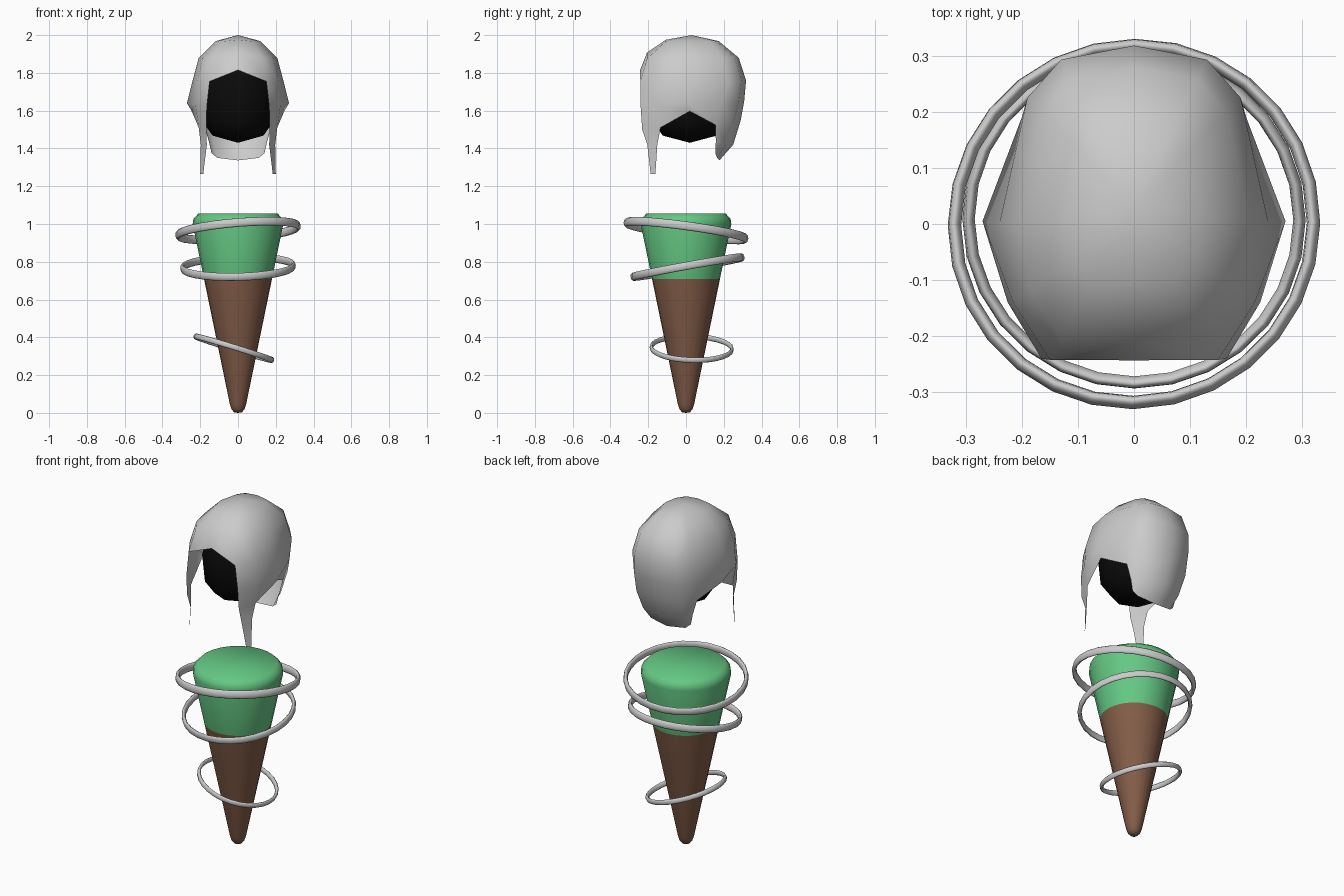
import bpy, bmesh
from math import sin, cos, pi, radians
from mathutils import Vector

if "Cube" in bpy.data.objects:
    bpy.data.objects.remove(bpy.data.objects["Cube"])


def finish(name, bm, color=None, angle=180):
    bmesh.ops.remove_doubles(bm, verts=bm.verts, dist=1e-5)
    bmesh.ops.recalc_face_normals(bm, faces=bm.faces)
    me = bpy.data.meshes.new(name)
    bm.to_mesh(me)
    bm.free()
    ob = bpy.data.objects.new(name, me)
    bpy.context.collection.objects.link(ob)
    if color:
        mat = bpy.data.materials.new(name + "_colour")
        mat.diffuse_color = (*color, 1)
        mat.use_nodes = True
        mat.node_tree.nodes["Principled BSDF"].inputs["Base Color"].default_value = mat.diffuse_color
        me.materials.append(mat)
    bpy.ops.object.select_all(action='DESELECT')
    ob.select_set(True)
    bpy.context.view_layer.objects.active = ob
    if angle >= 180:
        bpy.ops.object.shade_smooth()
    else:
        bpy.ops.object.shade_smooth_by_angle(angle=radians(angle))
    return ob


def lathe(name, profile, segs, color, sy=1, cy=0, cap=False):
    """Revolve (radius, z) points around z; cap closes the last ring."""
    bm = bmesh.new()
    rings = [[bm.verts.new((r * cos(2 * pi * i / segs), cy + sy * r * sin(2 * pi * i / segs), z))
              for i in range(segs)] for r, z in profile]
    for a, b in zip(rings, rings[1:]):
        for i in range(segs):
            j = (i + 1) % segs
            bm.faces.new((a[i], a[j], b[j], b[i]))
    if cap:
        bm.faces.new(rings[-1])
    bmesh.ops.dissolve_degenerate(bm, dist=1e-6, edges=bm.edges)
    return finish(name, bm, color)


# Tapered body: brown lower cone and green upper section
lathe("lower_cone", [(0, 0), (0.02, 0.003), (0.034, 0.018), (0.043, 0.045), (0.18, 0.71)],
      24, (0.23, 0.11, 0.065))
lathe("upper_body", [(0.18, 0.71), (0.24, 1.0), (0.236, 1.028), (0.21, 1.055)],
      24, (0.13, 0.58, 0.23), cap=True)


# Tilted floating rings: slope is the rise per unit of x and y
def ring(name, center, outer, width, height, slope):
    n = Vector((-slope[0], -slope[1], 1))
    bpy.ops.mesh.primitive_torus_add(major_radius=outer - width / 2, minor_radius=width / 2,
                                     major_segments=28, minor_segments=8, location=center)
    ob = bpy.context.object
    ob.name = name
    ob.scale.z = height / width
    ob.rotation_euler = Vector((0, 0, 1)).rotation_difference(n).to_euler()
    bpy.ops.object.shade_smooth_by_angle(angle=radians(60))


ring("upper_ring", (0, 0, 0.965), 0.333, 0.024, 0.046, (0.08, -0.135))
ring("middle_ring", (0, 0.008, 0.772), 0.306, 0.022, 0.042, (0.025, 0.18))
ring("lower_ring", (-0.022, 0.03, 0.342), 0.223, 0.018, 0.03, (-0.31, -0.03))

# Dark head inside the helmet
lathe("dark_head", [(0, 1.43), (0.135, 1.468), (0.185, 1.54), (0.2, 1.7), (0.155, 1.85), (0, 1.93)],
      8, (0.003, 0.003, 0.003), sy=1.06, cy=0.02)

# Helmet: half shell columns from brow to nape, each running down to the rim
front = [(0, -.243, 1.815)]
cheek_front = [(.15, -.242, 1.755), (.165, -.24, 1.62), (.168, -.232, 1.5), (.165, -.205, 1.42), (.184, -.187, 1.265)]
cheek_back = [(.215, -.14, 1.755), (.225, -.14, 1.63), (.208, -.135, 1.51), (.197, -.152, 1.42), (.2, -.162, 1.265)]
side = [(.24, 0, 1.76), (.27, .005, 1.64), (.245, .02, 1.597)]
flap_side = [(.19, .225, 1.745), (.2, .19, 1.64), (.18, .155, 1.525), (.155, .158, 1.44), (.14, .155, 1.375)]
flap_back = [(.13, .293, 1.76), (.14, .28, 1.65), (.145, .25, 1.53), (.13, .21, 1.42), (.11, .165, 1.35)]
nape = [(0, .318, 1.76), (0, .308, 1.65), (0, .29, 1.55), (0, .25, 1.42), (0, .177, 1.337)]
columns = [front, cheek_front, cheek_back, side, flap_side, flap_back, nape]

bm = bmesh.new()
pole = Vector((0, 0.03, 2.0))
grid = {}
for s in (1, -1):
    cols = []
    for col in columns:
        x, y, z = col[0]
        # elliptical dome from the crown to the first rim-row point
        dome = [(x * sin(a), pole.y + (y - pole.y) * sin(a), z + (pole.z - z) * cos(a))
                for a in (0, radians(30), radians(60))]
        cols.append([bm.verts.new((s * p[0], p[1], p[2])) for p in dome + col])
    for a, b in zip(cols, cols[1:]):
        for k in range(min(len(a), len(b)) - 1):
            quad = (a[k], b[k], b[k + 1], a[k + 1])
            bm.faces.new(quad)
bmesh.ops.dissolve_degenerate(bm, dist=1e-6, edges=bm.edges)
finish("helmet", bm)
